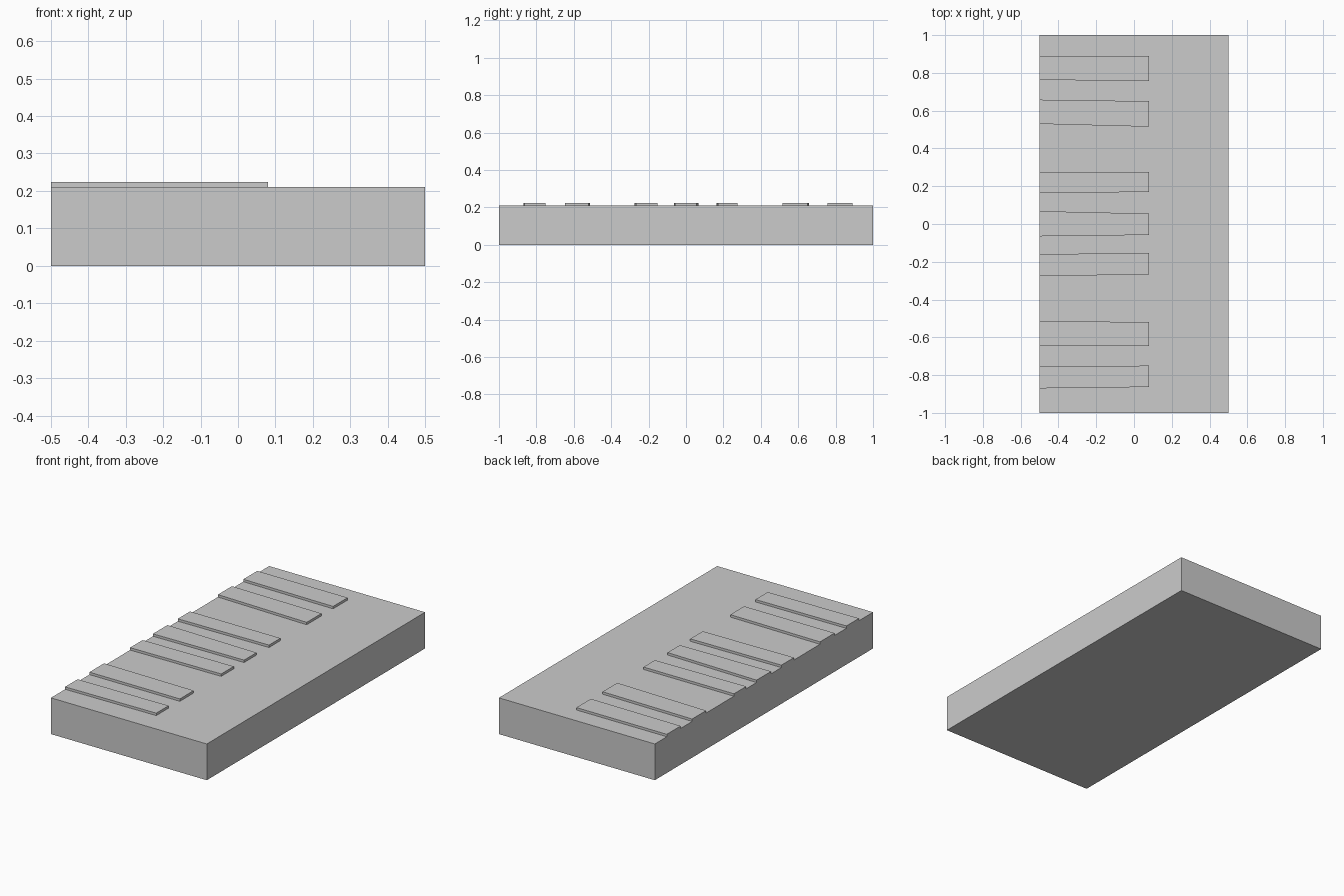
import bpy, bmesh

if "Cube" in bpy.data.objects:
    bpy.data.objects.remove(bpy.data.objects["Cube"])

def prism(name, outline, z0, z1):
    """Extrude a flat outline from z0 up to z1."""
    bm = bmesh.new()
    base = bm.faces.new([bm.verts.new((x, y, z0)) for x, y in outline])
    ext = bmesh.ops.extrude_face_region(bm, geom=[base], use_keep_orig=True)
    top = [v for v in ext["geom"] if isinstance(v, bmesh.types.BMVert)]
    bmesh.ops.translate(bm, verts=top, vec=(0, 0, z1 - z0))
    bmesh.ops.recalc_face_normals(bm, faces=bm.faces)
    mesh = bpy.data.meshes.new(name)
    bm.to_mesh(mesh)
    bm.free()
    obj = bpy.data.objects.new(name, mesh)
    bpy.context.collection.objects.link(obj)
    return obj

BACK, TIP = -0.5, 0.08
BASE_TOP, BAR_TOP = 0.21, 0.224

# Base slab
prism("base_slab", [(-0.5, -1), (0.5, -1), (0.5, 1), (-0.5, 1)], 0, BASE_TOP)

# Raised bars, slightly tapered: lower/upper y at the back edge, then at the tip
bars = [
    (0.763, 0.89, 0.757, 0.89),
    (0.53, 0.658, 0.515, 0.65),
    (0.163, 0.275, 0.17, 0.275),
    (-0.065, 0.068, -0.058, 0.055),
    (-0.275, -0.16, -0.268, -0.153),
    (-0.647, -0.513, -0.647, -0.52),
    (-0.87, -0.755, -0.863, -0.75),
]
for i, (b0, b1, t0, t1) in enumerate(bars):
    prism(f"raised_bar_{i + 1}", [(BACK, b0), (TIP, t0), (TIP, t1), (BACK, b1)],
          BASE_TOP, BAR_TOP)
